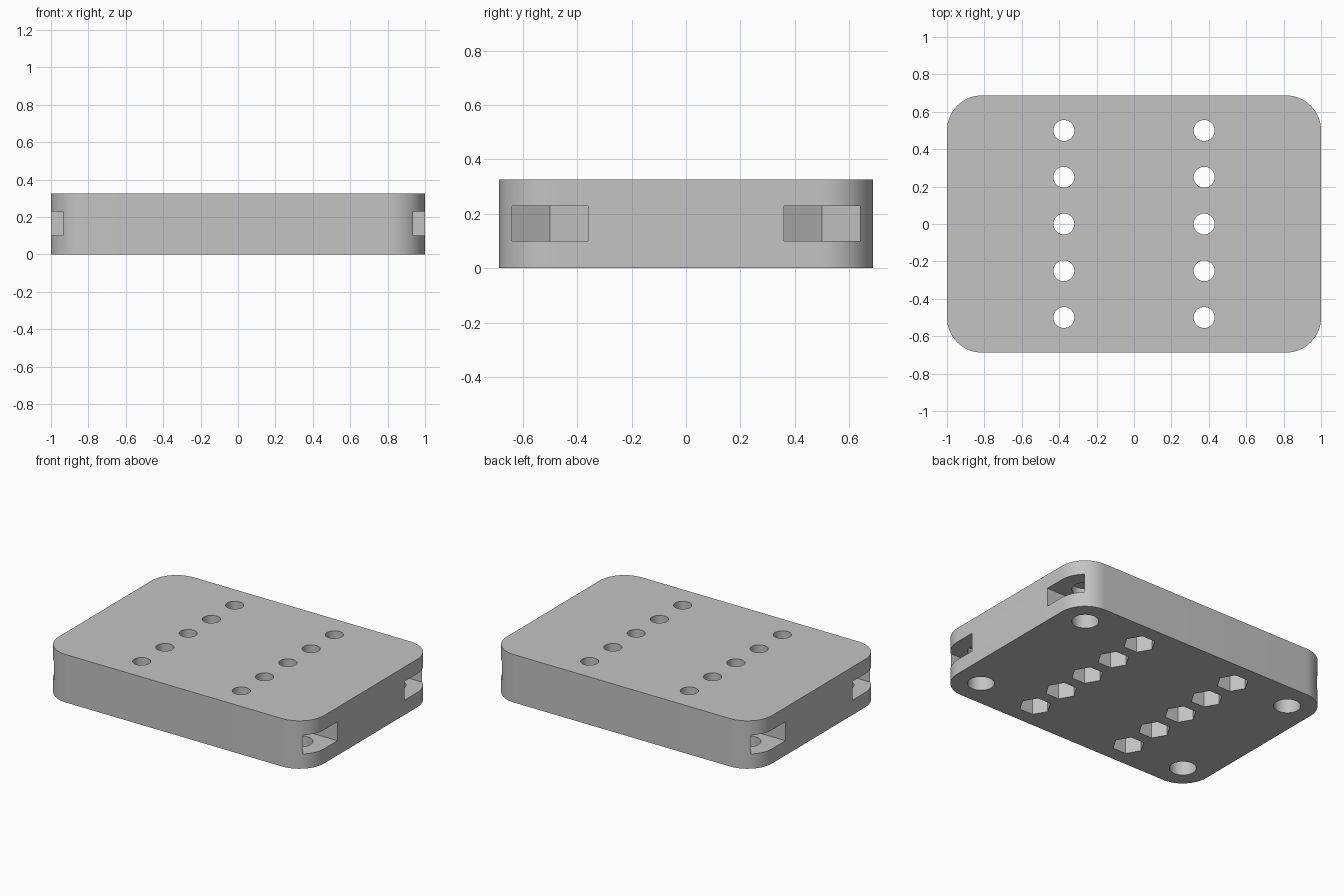
import bpy, bmesh
from math import cos, sin, pi, radians

if "Cube" in bpy.data.objects:
    bpy.data.objects.remove(bpy.data.objects["Cube"], do_unlink=True)

HALF_X, HALF_Y, HEIGHT, CORNER = 1.0, 0.6875, 0.326, 0.1875
BORE_X, BORE_Y = HALF_X - CORNER, HALF_Y - CORNER

grey = bpy.data.materials.new("mid grey")
grey.use_nodes = True
grey.diffuse_color = (0.55, 0.55, 0.55, 1)
grey.node_tree.nodes["Principled BSDF"].inputs["Base Color"].default_value = (0.55, 0.55, 0.55, 1)


def prisms(name, outlines, low, high):
    """One object holding an upright prism for each 2D outline."""
    bm = bmesh.new()
    for outline in outlines:
        base = bm.faces.new([bm.verts.new((x, y, low)) for x, y in outline])
        top = bmesh.ops.extrude_face_region(bm, geom=[base])["geom"]
        bmesh.ops.translate(bm, vec=(0, 0, high - low),
                            verts=[v for v in top if isinstance(v, bmesh.types.BMVert)])
    bmesh.ops.recalc_face_normals(bm, faces=bm.faces)
    mesh = bpy.data.meshes.new(name)
    bm.to_mesh(mesh)
    bm.free()
    mesh.materials.append(grey)
    obj = bpy.data.objects.new(name, mesh)
    bpy.context.collection.objects.link(obj)
    return obj


def ring(cx, cy, radius, sides):
    return [(cx + radius * cos(2 * pi * i / sides), cy + radius * sin(2 * pi * i / sides))
            for i in range(sides)]


def nut_slot(sx, cy):
    """Slot open at the side, ending inside in half a hexagon."""
    w = 0.14
    r = w / cos(pi / 6)
    profile = [(1.1, -w), (BORE_X - r / 2, -w), (BORE_X - r, 0), (BORE_X - r / 2, w), (1.1, w)]
    return [(sx * x, cy + y) for x, y in profile]


# Rounded plate
outline = []
for k, (sx, sy) in enumerate([(1, 1), (-1, 1), (-1, -1), (1, -1)]):
    for i in range(17):
        a = pi / 2 * (k + i / 16)
        outline.append((sx * BORE_X + CORNER * cos(a), sy * BORE_Y + CORNER * sin(a)))
plate = prisms("mounting_plate", [outline], 0, HEIGHT)

# Two rows of screw holes with nut pockets, and a bore with a nut slot in each corner
screws = [(x, 0.25 * j) for x in (-0.375, 0.375) for j in range(-2, 3)]
corners = [(sx, sy) for sx in (-1, 1) for sy in (-1, 1)]
cutters = [
    prisms("screw_hole_cutter", [ring(x, y, 0.056, 40) for x, y in screws], -0.1, 0.5),
    prisms("nut_pocket_cutter", [ring(x, y, 0.1, 6) for x, y in screws], -0.1, 0.2),
    prisms("corner_bore_cutter", [ring(sx * BORE_X, sy * BORE_Y, 0.083, 40) for sx, sy in corners],
           -0.1, 0.28),
    prisms("nut_slot_cutter", [nut_slot(sx, sy * BORE_Y) for sx, sy in corners], 0.1, 0.228),
]

bpy.ops.object.select_all(action="DESELECT")
bpy.context.view_layer.objects.active = plate
plate.select_set(True)
for cutter in cutters:
    mod = plate.modifiers.new(cutter.name, "BOOLEAN")
    mod.operation = "DIFFERENCE"
    mod.solver = "EXACT"
    mod.object = cutter
    bpy.ops.object.modifier_apply(modifier=mod.name)
    bpy.data.objects.remove(cutter, do_unlink=True)

bpy.ops.object.shade_smooth_by_angle(angle=radians(30))
